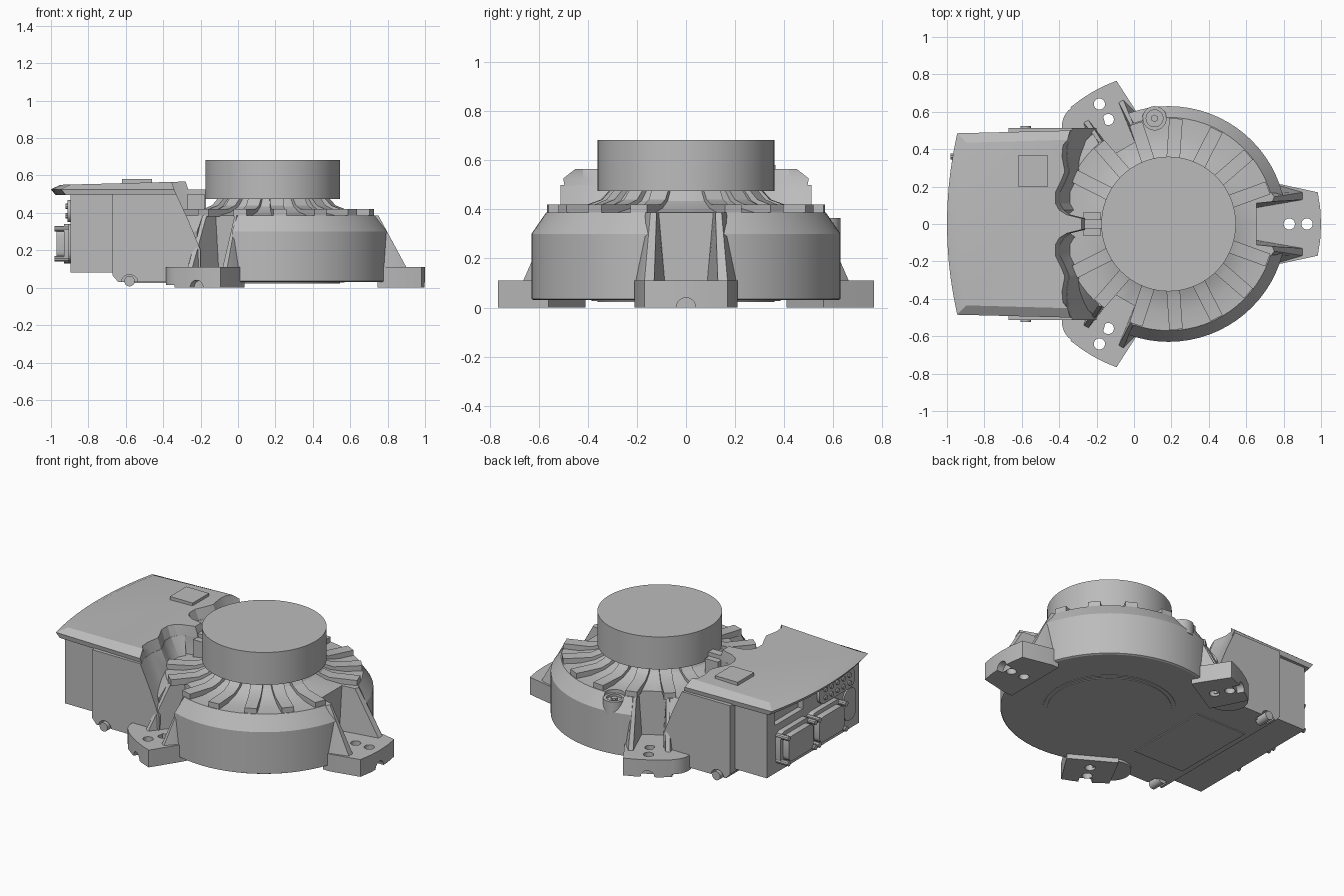
import bpy, bmesh
from math import pi, sin, cos, radians
from mathutils import Matrix

if "Cube" in bpy.data.objects:
    bpy.data.objects.remove(bpy.data.objects["Cube"])

mat = bpy.data.materials.new("cast grey")
mat.use_nodes = True
mat.diffuse_color = (0.5, 0.5, 0.5, 1)
mat.node_tree.nodes["Principled BSDF"].inputs["Base Color"].default_value = (0.5, 0.5, 0.5, 1)

CX = 0.185  # drum axis


def finish(name, bm, matrix=None):
    bmesh.ops.recalc_face_normals(bm, faces=bm.faces)
    if matrix:
        bm.transform(matrix)
    me = bpy.data.meshes.new(name)
    bm.to_mesh(me)
    bm.free()
    me.materials.append(mat)
    ob = bpy.data.objects.new(name, me)
    bpy.context.collection.objects.link(ob)
    return ob


def loft(name, rings, matrix=None):
    """Skin equal-length closed rings and cap both ends."""
    bm = bmesh.new()
    vs = [[bm.verts.new(p) for p in r] for r in rings]
    n = len(vs[0])
    for a, b in zip(vs, vs[1:]):
        for i in range(n):
            j = (i + 1) % n
            bm.faces.new((a[i], a[j], b[j], b[i]))
    bm.faces.new(vs[0][::-1])
    bm.faces.new(vs[-1])
    return finish(name, bm, matrix)


def box(name, x, y, z, bevel=0):
    bm = bmesh.new()
    bmesh.ops.create_cube(bm, size=1)
    for v in bm.verts:
        for k, (lo, hi) in enumerate((x, y, z)):
            v.co[k] = lo if v.co[k] < 0 else hi
    if bevel:  # round the edges that run along x
        es = [e for e in bm.edges if abs(e.verts[0].co.x - e.verts[1].co.x) > 1e-4]
        bmesh.ops.bevel(bm, geom=es, offset=bevel, segments=4, profile=0.5, affect='EDGES')
    return finish(name, bm)


def rod(name, r, start, length, axis='Z', matrix=None, seg=24):
    bm = bmesh.new()
    bmesh.ops.create_cone(bm, cap_ends=True, segments=seg, radius1=r, radius2=r, depth=length)
    m = Matrix.Translation((0, 0, length / 2))
    turn = {'Z': Matrix(), 'X': Matrix.Rotation(pi / 2, 4, 'Y'), 'Y': Matrix.Rotation(-pi / 2, 4, 'X')}[axis]
    bm.transform(Matrix.Translation(start) @ turn @ m)
    return finish(name, bm, matrix)


def lathe(name, profile, seg=72, matrix=None):
    rings = [[(r * cos(2 * pi * i / seg), r * sin(2 * pi * i / seg), z) for i in range(seg)]
             for r, z in profile]
    return loft(name, rings, matrix)


def cut(ob, cutter):
    mod = ob.modifiers.new("cut", 'BOOLEAN')
    mod.operation, mod.solver, mod.object = 'DIFFERENCE', 'EXACT', cutter
    bpy.context.view_layer.objects.active = ob
    bpy.ops.object.modifier_apply(modifier=mod.name)
    bpy.data.objects.remove(cutter)


def turned(deg):
    return Matrix.Translation((CX, 0, 0)) @ Matrix.Rotation(radians(deg), 4, 'Z')


axis_m = turned(0)

# Drum body, neck and top cylinder
drum = lathe("drum_body", [(0.62, 0.03), (0.63, 0.035), (0.63, 0.30), (0.57, 0.387), (0.47, 0.387),
                           (0.38, 0.405), (0.32, 0.435), (0.285, 0.48)], matrix=axis_m)
lathe("top_cylinder", [(0.36, 0.475), (0.36, 0.682)], matrix=axis_m)
lathe("base_ring", [(0.385, 0.032), (0.385, 0.027)], matrix=axis_m)
lathe("base_disc", [(0.36, 0.03), (0.36, 0.023)], matrix=axis_m)

# Cooling fins around the neck
fin = [(0.27, 0.385), (0.27, 0.478), (0.31, 0.478), (0.345, 0.44), (0.40, 0.42), (0.565, 0.42), (0.565, 0.38)]
for a in (20, 41, 63, 86, 108, 131, 153):
    for s in (-1, 1):
        loft("fin", [[(r, y, z) for r, z in fin] for y in (-0.036, 0.036)], turned(s * a))

# Three feet: recess in the drum, slab with bolt holes, two gussets.
# k narrows the side feet, reach is the outer end of the gussets.
gusset_low = [(0.46, 0.085), (0, 0.13), (0, 0.17), (0.6, 0.205), (0.46, 0.205)]
gusset_top = [(0.46, 0.11), (0.555, 0.12), (0.565, 0.145), (0.55, 0.165), (0.46, 0.165)]
for a, k, reach, half in ((0, 1, 0.72, 12), (120, 0.72, 0.70, 10), (240, 0.72, 0.70, 10)):
    m = turned(a)
    w = 0.15 * k
    recess = loft("recess_cutter", [[(0.47, -w, z), (0.9, -w, z), (0.9, w, z), (0.47, w, z)]
                                    for z in (0.11, 0.5)], m)
    cut(drum, recess)
    arc = [(0.815 * cos(radians(half * t)), 0.815 * sin(radians(half * t))) for t in (-1, -0.5, 0, 0.5, 1)]
    w = 0.21 * k
    plan = [(0.56, -w), (0.61, -w)] + arc + [(0.61, w), (0.56, w)]
    slab = loft("foot_slab", [[(x, y, z) for x, y in plan] for z in (0, 0.11)], m)
    for r in (0.645, 0.74):
        for part in (slab, drum):
            cut(part, rod("hole_cutter", 0.03, (r, 0, -0.1), 0.4, matrix=m))
    cut(slab, rod("groove_cutter", 0.04, (0.77, 0, 0), 0.2, 'X', m))
    for s in (-1, 1):
        loft("foot_gusset", [[(x or reach, s * k * y, 0.1) for x, y in gusset_low],
                             [(x, s * k * y, 0.387) for x, y in gusset_top]], m)
for s in (-1, 1):
    rod("foot_corner", 0.115, (-0.27, s * 0.525, 0.015), 0.095, seg=40)

# Oil cap set in a pocket on the shoulder
cut(drum, rod("pocket_cutter", 0.062, (0.11, 0.565, 0.33), 0.2, seg=32))
cap = rod("shoulder_cap", 0.065, (0.11, 0.565, 0.28), 0.085, seg=32)
cut(cap, rod("cap_cutter", 0.045, (0.11, 0.565, 0.35), 0.1))
rod("cap_plug", 0.02, (0.11, 0.565, 0.33), 0.035, seg=6)

# Control housing with a scalloped inner wall
wall = [(-0.355, 1), (-0.38, 0.42), (-0.385, 0.36), (-0.37, 0.28), (-0.39, 0.23), (-0.42, 0.17),
        (-0.42, 0.11), (-0.40, 0.075), (-0.36, 0.05), (-0.28, 0.03)]


def inner(ymax, dx):
    half = [(x + (dx if y > 0.06 else min(dx, 0.02)), ymax if y == 1 else y) for x, y in wall]
    return half + [(x, -y) for x, y in reversed(half)]


def block_ring(z, left, dx=None, x=-0.2):
    pts = inner(0.512, dx or 0)
    if dx is None:
        pts = [(x, y) for _, y in pts]
    return [(px, y, z) for px, y in pts + [(left, -0.512), (left, 0.512)]]


housing = loft("control_housing", [block_ring(0.03, -0.64), block_ring(0.065, -0.67), block_ring(0.2, -0.67),
                                   block_ring(0.36, -0.67, 0.09), block_ring(0.5, -0.67, 0.025)])


def lid_ring(z, left, ymax, dx, slope=0.0):
    n = 10
    arc = []
    for i in range(n + 1):
        t = -1 + 2 * i / n
        arc.append((left + 0.055 * t * t, t * (ymax - 0.015)))
    return [(x, y, z + slope * (x + 0.95)) for x, y in inner(ymax, dx) + arc]


loft("housing_lid", [lid_ring(0.495, -0.975, 0.495, 0.025), lid_ring(0.526, -1.0, 0.5, 0.014),
                     lid_ring(0.55, -0.95, 0.45, 0, 0.026)])
box("lid_plate", (-0.62, -0.46), (0.2, 0.365), (0.55, 0.58))
box("lid_tongue_clip", (-0.27, -0.18), (-0.065, 0.065), (0.38, 0.5))
box("clip_neck", (-0.3, -0.17), (-0.025, 0.025), (0.38, 0.525))

# Connector bay under the lid overhang
bay = box("connector_bay", (-0.895, -0.6), (-0.465, 0.465), (0.08, 0.505))
cut(bay, box("window_cutter", (-1, -0.86), (0.1, 0.38), (0.385, 0.47)))

# Two large plugs with corner bolts
for yc in (0.225, -0.085):
    box("plug_flange", (-0.93, -0.88), (yc - 0.15, yc + 0.15), (0.13, 0.34), 0.04)
    box("plug_body", (-0.97, -0.92), (yc - 0.125, yc + 0.125), (0.155, 0.315), 0.035)
    for sy in (-1, 1):
        for z in (0.155, 0.315):
            rod("plug_bolt", 0.016, (-0.98, yc + sy * 0.135, z), 0.1, 'X', seg=10)

# Round-pin port beside the window
box("pin_port", (-0.912, -0.88), (-0.4, -0.04), (0.35, 0.47), 0.05)
for i in range(5):
    for z in (0.385, 0.435):
        rod("port_pin", 0.015, (-0.922, -0.34 + i * 0.06, z), 0.03, 'X', seg=10)
box("side_latch", (-0.905, -0.88), (-0.42, -0.3), (0.14, 0.34), 0.05)

# Locating pins in notches, and cover plate, under the housing
for s in (-1, 1):
    cut(housing, rod("notch_cutter", 0.045, (-0.58, s * 0.5 - 0.05, 0.025), 0.1, 'Y'))
    rod("locating_pin", 0.028, (-0.58, s * 0.48 - 0.045, 0.035), 0.09, 'Y')
box("base_cover", (-0.6, -0.24), (-0.28, 0.28), (0.024, 0.032))

# Smooth round surfaces, keep hard edges
for ob in bpy.context.scene.objects:
    ob.select_set(ob.type == 'MESH')
    if ob.type == 'MESH':
        bpy.context.view_layer.objects.active = ob
bpy.ops.object.shade_smooth_by_angle(angle=radians(25))
